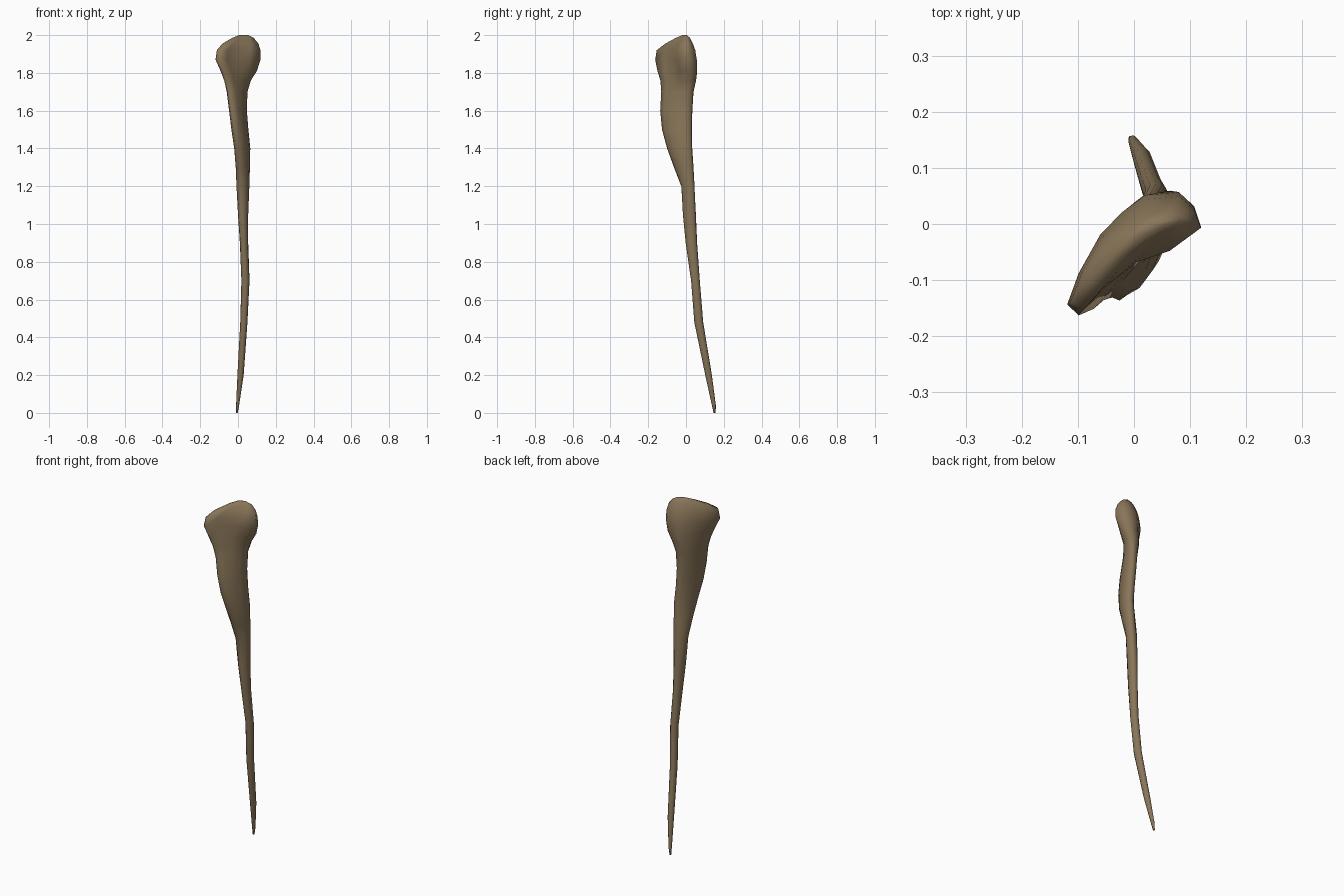
import bpy, bmesh, math

# One wooden-brown colour
brown = bpy.data.materials.new("bone brown")
brown.diffuse_color = (0.25, 0.18, 0.10, 1)

# Kidney-shaped outline of the head, normalised to its bounding box
KIDNEY = [(1, .45), (.9, .77), (.67, 1), (.17, .95), (-.17, .68), (-.5, .32),
          (-.83, -.32), (-1, -.82), (-.83, -1), (-.5, -.6), (0, -.15), (.52, .05)]
N = len(KIDNEY)

# Sections: z, x min, x max, y min, y max, slant, share of kidney outline
RINGS = [
    (0.00, -.010, -.002, .146, .157, 0, 0),
    (0.04, -.010, .006, .137, .158, 0, 0),
    (0.20, -.003, .030, .102, .137, 0, 0),
    (0.48, .012, .050, .044, .091, 0, 0),
    (0.70, .018, .061, .027, .073, 0, 0),
    (0.90, .010, .054, -.002, .059, .1, 0),
    (1.05, .000, .054, -.017, .053, .2, 0),
    (1.20, -.008, .060, -.026, .046, .3, 0),
    (1.30, -.012, .063, -.064, .040, .4, 0),
    (1.40, -.020, .065, -.100, .033, .5, 0),
    (1.50, -.035, .055, -.127, .031, .55, 0),
    (1.60, -.048, .047, -.137, .034, .6, .1),
    (1.70, -.062, .050, -.132, .041, .65, .25),
    (1.76, -.078, .068, -.137, .055, .7, .5),
    (1.81, -.095, .100, -.152, .060, .7, .8),
    (1.87, -.119, .119, -.163, .057, .7, 1),
    (1.92, -.112, .119, -.155, .049, .7, 1),
    (1.955, -.085, .108, -.110, .037, .7, .8),
    (1.985, -.035, .083, -.055, .022, .7, .5),
    (2.00, .005, .055, -.020, .005, .7, .2),
]

# Loft the shaft and head through the slanted sections
bm = bmesh.new()
loops = []
for z, x0, x1, y0, y1, rho, mix in RINGS:
    loop = []
    for i, (kx, ky) in enumerate(KIDNEY):
        t = 2 * math.pi * i / N
        ex, ey = math.cos(t), math.cos(t - math.acos(rho))
        px, py = ex + (kx - ex) * mix, ey + (ky - ey) * mix
        loop.append(bm.verts.new(((x0 + x1) / 2 + px * (x1 - x0) / 2,
                                  (y0 + y1) / 2 + py * (y1 - y0) / 2, z)))
    loops.append(loop)
for a, b in zip(loops, loops[1:]):
    for i in range(N):
        j = (i + 1) % N
        bm.faces.new((a[i], a[j], b[j], b[i]))
bm.faces.new(loops[0][::-1])
bm.faces.new(loops[-1])
bmesh.ops.recalc_face_normals(bm, faces=bm.faces)
for f in bm.faces:
    f.smooth = True

mesh = bpy.data.meshes.new("tapered_bone")
bm.to_mesh(mesh)
bm.free()
mesh.materials.append(brown)
bpy.context.collection.objects.link(bpy.data.objects.new("tapered_bone", mesh))
